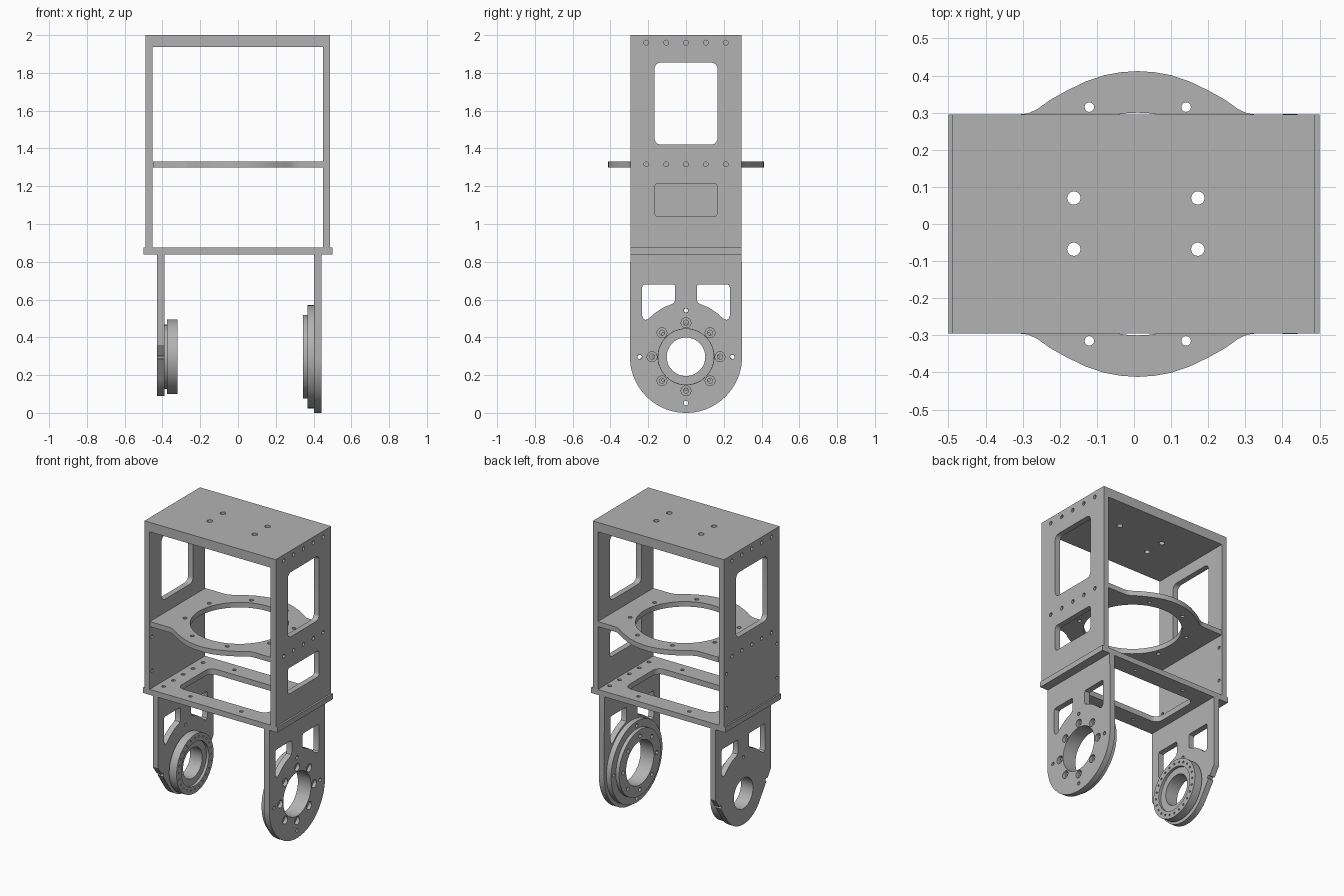
import bpy, bmesh
from math import sin, cos, pi, radians, sqrt, acos, atan2

cube = bpy.data.objects.get("Cube")
if cube:
    bpy.data.objects.remove(cube, do_unlink=True)

grey = bpy.data.materials.new("machined grey")
grey.use_nodes = True
COLOUR = (0.45, 0.45, 0.45, 1)
grey.diffuse_color = COLOUR
grey.node_tree.nodes["Principled BSDF"].inputs["Base Color"].default_value = COLOUR


# Outline helpers
def circle(u, v, r, n=24, start=0.0, sweep=2 * pi):
    closed = abs(sweep) >= 2 * pi - 1e-6
    steps = n if closed else n - 1
    return [(u + r * cos(start + sweep * i / steps),
             v + r * sin(start + sweep * i / steps)) for i in range(n)]


def rounded_rect(u0, u1, v0, v1, r):
    pts = []
    for k, (u, v) in enumerate([(u1 - r, v1 - r), (u0 + r, v1 - r),
                                (u0 + r, v0 + r), (u1 - r, v0 + r)]):
        pts += circle(u, v, r, 7, k * pi / 2, pi / 2)
    return pts


def rect(u0, u1, v0, v1):
    return [(u0, v0), (u1, v0), (u1, v1), (u0, v1)]


def prism_mesh(bm, pts, axis, a, b):
    """Extrude a 2D outline along an axis from a to b."""
    place = {"x": lambda u, v, w: (w, u, v),
             "y": lambda u, v, w: (u, w, v),
             "z": lambda u, v, w: (u, v, w)}[axis]
    low = [bm.verts.new(place(u, v, a)) for u, v in pts]
    high = [bm.verts.new(place(u, v, b)) for u, v in pts]
    bm.faces.new(low)
    bm.faces.new(high)
    for i in range(len(pts)):
        j = (i + 1) % len(pts)
        bm.faces.new((low[i], low[j], high[j], high[i]))


def build(name, prisms):
    bm = bmesh.new()
    for p in prisms:
        prism_mesh(bm, *p)
    bmesh.ops.recalc_face_normals(bm, faces=bm.faces)
    mesh = bpy.data.meshes.new(name)
    bm.to_mesh(mesh)
    bm.free()
    mesh.materials.append(grey)
    obj = bpy.data.objects.new(name, mesh)
    bpy.context.collection.objects.link(obj)
    return obj


def activate(obj):
    bpy.ops.object.select_all(action="DESELECT")
    obj.select_set(True)
    bpy.context.view_layer.objects.active = obj


def cut(obj, prisms):
    cutter = build("cutter", prisms)
    cutter.hide_render = True
    mod = obj.modifiers.new("cut", "BOOLEAN")
    mod.operation = "DIFFERENCE"
    mod.solver = "EXACT"
    mod.object = cutter
    activate(obj)
    bpy.ops.object.modifier_apply(modifier=mod.name)
    bpy.data.objects.remove(cutter, do_unlink=True)


def ring_points(r, n, start=0.0):
    return [(r * cos(start + 2 * pi * i / n), r * sin(start + 2 * pi * i / n))
            for i in range(n)]


W = 0.295      # half depth of the body
CZ = 0.297     # height of the joint axis
LX = 0.007     # offset of the legs and ring
ROW = [-0.21, -0.105, 0, 0.105, 0.21]
parts = []

# Upper frame: top plate and two side panels in one piece
frame = build("upper_frame", [([(-0.49, 0.875), (-0.452, 0.875), (-0.452, 1.936),
    (0.45, 1.936), (0.45, 0.875), (0.488, 0.875), (0.488, 2), (-0.49, 2)], "y", -W, W)])
cut(frame, [(rounded_rect(-0.167, 0.167, 1.42, 1.855, 0.035), "x", -0.6, 0.6)])
holes = [(rounded_rect(-0.167, 0.167, 1.04, 1.215, 0.02), "x", 0.3, 0.6)]
for y in ROW:
    for z in (1.96, 1.316):
        holes.append((circle(y, z, 0.013, 12), "x", 0.44, 0.6))
        holes.append((circle(y, z, 0.013, 12), "x", -0.6, -0.44))
for y in (-0.268, 0.268):
    for z in (0.99, 1.22):
        holes.append((circle(y, z, 0.011, 12), "x", -0.6, -0.44))
for x in (-0.162, 0.172):
    for y in (-0.068, 0.07):
        holes.append((circle(x, y, 0.018, 20), "z", 1.8, 2.1))
cut(frame, holes)
parts.append(frame)

# Middle ring plate with bulged front and back
half = [(0.45, W), (0.32, W), (0.295, 0.298), (0.27, 0.31), (0.235, 0.335),
        (0.19, 0.36), (0.14, 0.384), (0.09, 0.401), (0.045, 0.409), (0, 0.412)]
back = half + [(-x, y) for x, y in reversed(half[:-1])]
bulge = [(x if abs(x) > 0.4 else x + 0.01, y) for x, y in back]
outline = bulge + [(x, -y) for x, y in reversed(bulge)]
ring = build("ring_plate", [(outline, "z", 1.298, 1.332)])
cut(ring, [(circle(0.01, 0, 0.3, 64), "z", 1.2, 1.4)] +
    [(circle(0.01 + x, y, 0.013, 12), "z", 1.2, 1.4)
     for x, y in ring_points(0.341, 8, pi / 8)])
parts.append(ring)

# Base plate with rounded opening
base = build("base_plate", [(rect(-0.5, 0.5, -W, W), "z", 0.838, 0.875)])
holes = [(rounded_rect(-0.33, 0.335, -0.175, 0.175, 0.05), "z", 0.7, 1)]
for x in (-0.408, 0.422):
    holes += [(circle(x, y, 0.013, 12), "z", 0.85, 1) for y in ROW]
for x in (-0.19, 0.19):
    holes += [(circle(x, y, 0.012, 12), "z", 0.7, 1) for y in (-0.235, 0.235)]
cut(base, holes)
parts.append(base)

# Legs: the left one fully round, the right one tapering to a smaller end
window = [(0.07, 0.68), (0.218, 0.68), (0.228, 0.676), (0.232, 0.666), (0.232, 0.515),
          (0.226, 0.499), (0.214, 0.492), (0.2, 0.497), (0.16, 0.532), (0.12, 0.558),
          (0.075, 0.576), (0.062, 0.584), (0.057, 0.6), (0.057, 0.667), (0.061, 0.677)]
windows = [([(s * y, z) for y, z in window], "x", -0.6, 0.6) for s in (1, -1)]

round_leg = [(W, 0.838)] + circle(0, CZ, CZ, 41, 0, -pi) + [(-W, 0.838)]
left_leg = build("left_leg", [(round_leg, "x", 0.402, 0.441)])
R, SHOULDER = 0.208, 0.36
reach = sqrt(W ** 2 + (SHOULDER - CZ) ** 2)
tangent = atan2(SHOULDER - CZ, W) - acos(R / reach)
tapered = ([(W, 0.838), (W, SHOULDER)] +
           circle(0, CZ, R, 25, tangent, -pi - 2 * tangent) +
           [(-W, SHOULDER), (-W, 0.838)])
right_leg = build("right_leg", [(tapered, "x", -0.428, -0.389)])
bolts = ring_points(0.18, 8)
pins = ring_points(0.245, 4)
cut(left_leg, windows + [(circle(0, CZ, 0.148, 48), "x", 0.3, 0.6)] +
    [(circle(y, CZ + z, 0.012, 12), "x", 0.3, 0.6) for y, z in pins])
cut(left_leg, [(circle(y, CZ + z, 0.026, 20), "x", 0.418, 0.6) for y, z in bolts])
cut(left_leg, [(circle(y, CZ + z, 0.014, 12), "x", 0.3, 0.6) for y, z in bolts])
cut(right_leg, windows + [(circle(0, CZ, 0.102, 48), "x", -0.6, -0.3)] +
    [(circle(y, CZ + z, 0.011, 12), "x", -0.6, -0.3) for y, z in pins[:3]])
parts += [left_leg, right_leg]

# Stepped bearing flange on the inside of the left leg
for name, r, a, b in (("left_outer_flange", 0.273, 0.367, 0.402),
                      ("left_inner_flange", 0.222, 0.343, 0.367)):
    flange = build(name, [(circle(0, CZ, r, 64), "x", a, b)])
    drill = [(circle(0, CZ, 0.148, 48), "x", 0.3, 0.5)]
    drill += [(circle(y, CZ + z, 0.014, 12), "x", 0.3, 0.5) for y, z in bolts]
    if r > 0.26:
        drill += [(circle(y, CZ + z, 0.012, 12), "x", 0.3, 0.5) for y, z in pins]
    cut(flange, drill)
    parts.append(flange)

# Recessed hub on the inside of the right leg
neck = build("right_hub_neck", [(circle(0, CZ, 0.17, 48), "x", -0.389, -0.375)])
hub = build("right_hub", [(circle(0, CZ, 0.197, 64), "x", -0.375, -0.32)])
for obj in (neck, hub):
    cut(obj, [(circle(0, CZ, 0.102, 48), "x", -0.5, -0.2)])
cut(hub, [(circle(0, CZ, 0.147, 48), "x", -0.338, -0.2)] +
    [(circle(y, CZ + z, 0.007, 8), "x", -0.335, -0.2) for y, z in ring_points(0.172, 24)])
parts += [neck, hub]

# Smooth the round walls, keep edges sharp
for obj in parts:
    activate(obj)
    bpy.ops.object.shade_smooth_by_angle(angle=radians(30))
